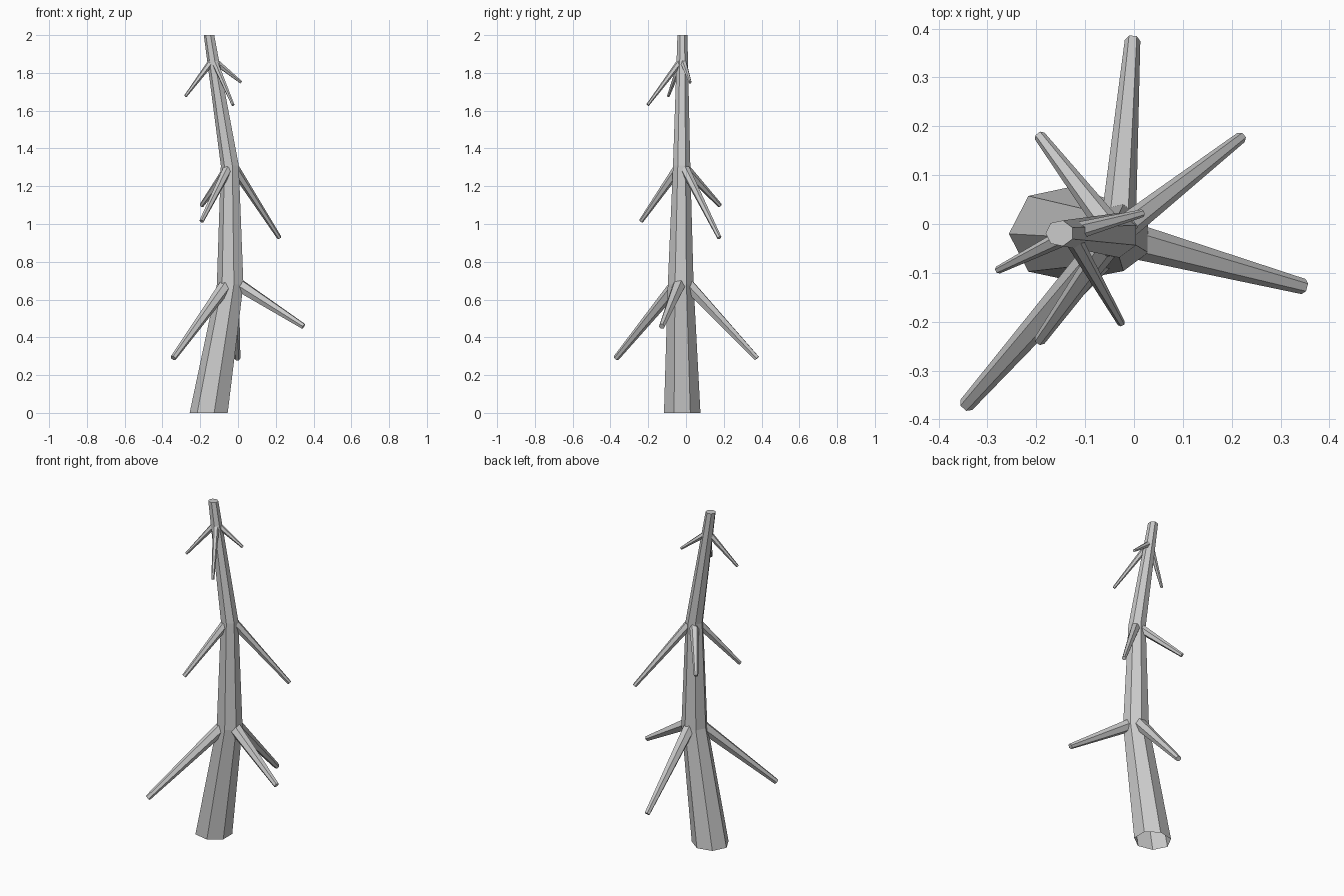
import bpy, bmesh, math
from mathutils import Vector

if "Cube" in bpy.data.objects:
    bpy.data.objects.remove(bpy.data.objects["Cube"])


def make_tube(name, rings):
    """Skin a list of vertex rings; the start stays open, the end is capped."""
    bm = bmesh.new()
    loops = [[bm.verts.new(p) for p in ring] for ring in rings]
    n = len(loops[0])
    for a, b in zip(loops, loops[1:]):
        for i in range(n):
            j = (i + 1) % n
            bm.faces.new((a[i], a[j], b[j], b[i]))
    bm.faces.new(loops[-1])
    mesh = bpy.data.meshes.new(name)
    bm.to_mesh(mesh)
    bm.free()
    obj = bpy.data.objects.new(name, mesh)
    bpy.context.collection.objects.link(obj)
    return obj


def ring(center, u, v, ru, rv, sides, phase=0.0):
    angles = [phase + 2 * math.pi * i / sides for i in range(sides)]
    return [Vector(center) + u * ru * math.cos(a) + v * rv * math.sin(a) for a in angles]


def branch(name, start, tip, r0, r1, sides=6):
    start, tip = Vector(start), Vector(tip)
    d = (tip - start).normalized()
    u = d.cross(Vector((0, 0, 1))).normalized()
    v = d.cross(u)
    make_tube(name, [ring(start, u, v, r0, r0, sides), ring(tip, u, v, r1, r1, sides)])


# Crooked seven-sided trunk: centre, x radius, y radius
X, Y = Vector((1, 0, 0)), Vector((0, 1, 0))
trunk = [((-0.150, -0.020, 0.00), 0.106, 0.099),
         ((-0.038, -0.028, 0.68), 0.074, 0.070),
         ((-0.041, -0.023, 1.31), 0.050, 0.047),
         ((-0.152, -0.019, 2.00), 0.029, 0.027)]
make_tube("trunk", [ring(c, X, Y, rx, ry, 7, math.pi) for c, rx, ry in trunk])

# Three tiers of drooping branches: base radius, tip radius, (start, tip) pairs
tiers = {
    "lower": (0.036, 0.016, [((0.000, -0.035, 0.68), (0.347, -0.128, 0.458)),
                             ((-0.060, -0.050, 0.68), (-0.343, -0.370, 0.290)),
                             ((-0.032, 0.000, 0.69), (-0.003, 0.375, 0.288))]),
    "middle": (0.026, 0.012, [((-0.015, -0.005, 1.29), (0.219, 0.177, 0.927)),
                              ((-0.055, 0.000, 1.29), (-0.193, 0.180, 1.098)),
                              ((-0.055, -0.045, 1.29), (-0.193, -0.238, 1.015))]),
    "upper": (0.018, 0.008, [((-0.140, -0.025, 1.86), (-0.278, -0.094, 1.677)),
                             ((-0.125, -0.030, 1.86), (-0.026, -0.203, 1.630)),
                             ((-0.120, -0.015, 1.86), (0.017, 0.022, 1.750))]),
}
for tier, (r0, r1, pairs) in tiers.items():
    for i, (start, tip) in enumerate(pairs, 1):
        branch(f"{tier}_branch_{i}", start, tip, r0, r1)
